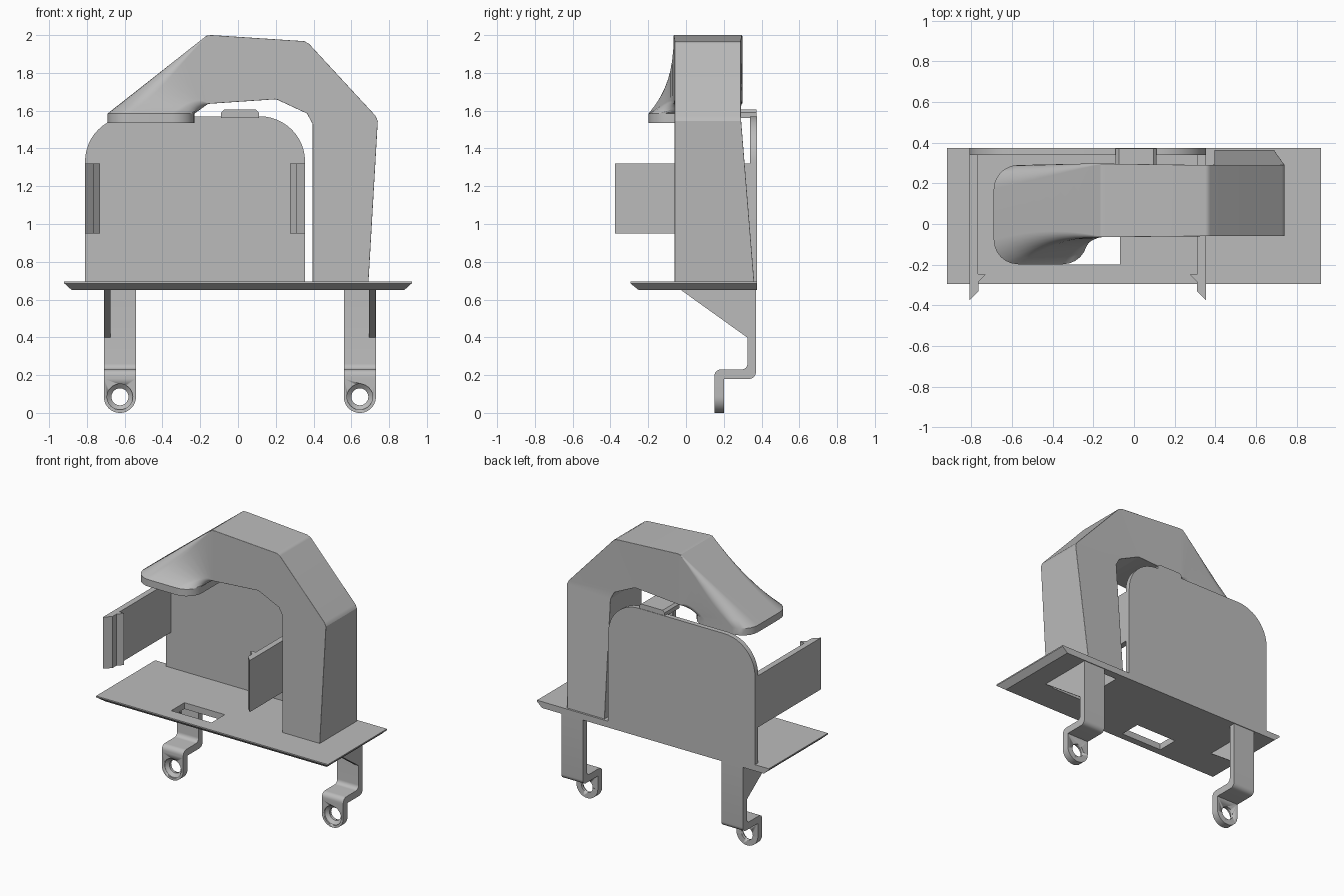
import bpy, bmesh, math
from mathutils import Vector

cube = bpy.data.objects.get("Cube")
if cube:
    bpy.data.objects.remove(cube, do_unlink=True)

grey = bpy.data.materials.new("plain grey")
grey.use_nodes = True
COLOUR = (0.5, 0.5, 0.5, 1)
grey.diffuse_color = COLOUR
grey.node_tree.nodes["Principled BSDF"].inputs["Base Color"].default_value = COLOUR


def loft(name, rings, cyclic=False, smooth=True):
    """Skin a list of equal-length point rings, capped unless cyclic."""
    bm = bmesh.new()
    rows = [[bm.verts.new(p) for p in ring] for ring in rings]
    n = len(rows[0])
    pairs = list(zip(rows, rows[1:]))
    if cyclic:
        pairs.append((rows[-1], rows[0]))
    else:
        bm.faces.new(rows[0])
        bm.faces.new(rows[-1])
    for a, b in pairs:
        for i in range(n):
            j = (i + 1) % n
            bm.faces.new((a[i], a[j], b[j], b[i]))
    bmesh.ops.recalc_face_normals(bm, faces=bm.faces)
    mesh = bpy.data.meshes.new(name)
    bm.to_mesh(mesh)
    bm.free()
    mesh.materials.append(grey)
    obj = bpy.data.objects.new(name, mesh)
    bpy.context.scene.collection.objects.link(obj)
    if smooth:
        select(obj)
        bpy.ops.object.shade_smooth_by_angle(angle=math.radians(25))
    return obj


def select(obj):
    bpy.ops.object.select_all(action='DESELECT')
    obj.select_set(True)
    bpy.context.view_layer.objects.active = obj


def rounded(corners, steps=6):
    """Outline from (a, b, radius) corners; rounded corners are square ones."""
    pts = []
    for i, (a, b, r) in enumerate(corners):
        p = Vector((a, b))
        if not r:
            pts.append(p)
            continue
        prev, nxt = corners[i - 1], corners[(i + 1) % len(corners)]
        d1 = (Vector(prev[:2]) - p).normalized()
        d2 = (Vector(nxt[:2]) - p).normalized()
        c = p + (d1 + d2) * r
        for k in range(steps + 1):
            t = math.pi / 2 * k / steps
            pts.append(c - (d2 * math.cos(t) + d1 * math.sin(t)) * r)
    return pts


def prism(name, outline, axis, lo, hi):
    place = {'x': lambda p, d: (d, p[0], p[1]),
             'y': lambda p, d: (p[0], d, p[1]),
             'z': lambda p, d: (p[0], p[1], d)}[axis]
    return loft(name, [[place(p, d) for p in outline] for d in (lo, hi)])


def rect(x0, x1, y0, y1):
    return [(x0, y0), (x1, y0), (x1, y1), (x0, y1)]


def cut(obj, cutter):
    mod = obj.modifiers.new("cut", 'BOOLEAN')
    mod.operation, mod.solver, mod.object = 'DIFFERENCE', 'EXACT', cutter
    select(obj)
    bpy.ops.object.modifier_apply(modifier=mod.name)
    bpy.data.objects.remove(cutter, do_unlink=True)


# Base plate with undercut edges, a slot and the duct opening
edges = [(0.88, -0.25, 0.65), (0.92, -0.295, 0.686), (0.92, -0.295, 0.695)]
plate = loft("base_plate", [[(x, y, z) for x, y in rect(-w, w, f, 0.375)]
                            for w, f, z in edges], smooth=False)
cut(plate, prism("slot_cutter", rect(-0.39, -0.07, -0.2, -0.05), 'z', 0.6, 0.8))
cut(plate, prism("opening_cutter", rect(0.42, 0.665, -0.035, 0.32), 'z', 0.6, 0.8))

# Back panel with rounded shoulders, and its top tab
prism("back_panel", rounded([(-0.81, 0.67, 0), (0.355, 0.67, 0),
                             (0.355, 1.57, 0.24), (-0.81, 1.57, 0.24)], 12),
      'y', 0.34, 0.375)
prism("top_tab", [(-0.09, 1.56), (0.11, 1.56), (0.11, 1.59), (0.095, 1.605),
                  (-0.075, 1.605), (-0.09, 1.59)], 'y', 0.2, 0.372)

# Side clip arms with barbed tips, mirrored about the panel centre
MID = -0.2275
arm = [(-0.81, 0.375), (-0.81, -0.375), (-0.765, -0.33), (-0.765, -0.285),
       (-0.73, -0.25), (-0.735, -0.245), (-0.768, -0.245), (-0.768, 0.375)]
prism("right_clip_arm", arm, 'z', 0.95, 1.32)
prism("left_clip_arm", [(2 * MID - x, y) for x, y in arm], 'z', 0.95, 1.32)


# Hollow duct: sections are (inner point, outer point, front y, back y, radius)
def duct_ring(section, inset):
    inner, outer, y0, y1, r = section
    inner, outer = Vector(inner), Vector(outer)
    length = (outer - inner).length
    u = (outer - inner) / length
    r = max(r - inset, 0.002)
    lo, hi, f, b = inset, length - inset, y0 + inset, y1 - inset
    ring = rounded([(lo, f, r), (hi, f, r), (hi, b, r), (lo, b, r)])
    return [(inner.x + u.x * s, y, inner.y + u.y * s) for s, y in ring]


sections = [((0.395, 0.68), (0.69, 0.68), -0.06, 0.362, 0.002),
            ((0.395, 1.53), (0.74, 1.545), -0.06, 0.292, 0.002),
            ((0.365, 1.585), (0.728, 1.573), -0.06, 0.29, 0.002),
            ((0.21, 1.657), (0.375, 1.955), -0.06, 0.29, 0.002),
            ((0.195, 1.66), (0.35, 1.968), -0.06, 0.29, 0.002),
            ((-0.145, 1.637), (-0.14, 2.0), -0.065, 0.297, 0.002)]
STEPS = 8
for k in range(STEPS + 1):
    t = k / STEPS
    sections.append((Vector((-0.16, 1.635)).lerp(Vector((-0.23, 1.585)), t),
                     Vector((-0.165, 1.998)).lerp(Vector((-0.69, 1.585)), t),
                     -0.065 - 0.133 * t * t, 0.298 - 0.008 * t, 0.004 + 0.116 * t))
sections.append(((-0.23, 1.535), (-0.69, 1.535), -0.198, 0.29, 0.12))
outside = [duct_ring(s, 0) for s in sections]
inside = [duct_ring(s, 0.025) for s in sections]
duct = loft("duct", outside + inside[::-1], cyclic=True)
duct.modifiers.new("even_shading", 'WEIGHTED_NORMAL').keep_sharp = True

# Legs: bent strap, gusset on the outer side, rounded foot with a countersunk hole
strap = rounded([(0.37, 0.67, 0), (0.37, 0.18, 0.035), (0.2, 0.18, 0),
                 (0.15, 0.18, 0), (0.15, 0.23, 0.035), (0.325, 0.23, 0.03),
                 (0.325, 0.67, 0)])
gusset = [(0.33, 0.66), (-0.04, 0.66), (0.33, 0.395)]
for side, x0, x1, gx in (("right", -0.71, -0.54, -0.71), ("left", 0.56, 0.73, 0.693)):
    prism(side + "_leg", strap, 'x', x0, x1)
    prism(side + "_gusset", gusset, 'x', gx, gx + 0.036)
    cx, r = (x0 + x1) / 2, (x1 - x0) / 2
    foot = prism(side + "_foot", rounded([(x0, 0.182, 0), (x0, 0, r), (x1, 0, r),
                                          (x1, 0.182, 0)], 12), 'y', 0.15, 0.2)
    turn = [2 * math.pi * i / 32 for i in range(32)]
    hole = loft("hole_cutter", [[(cx + q * math.cos(a), y, r + q * math.sin(a)) for a in turn]
                                for y, q in ((0.14, 0.068), (0.16, 0.068),
                                             (0.18, 0.045), (0.25, 0.045))])
    cut(foot, hole)
